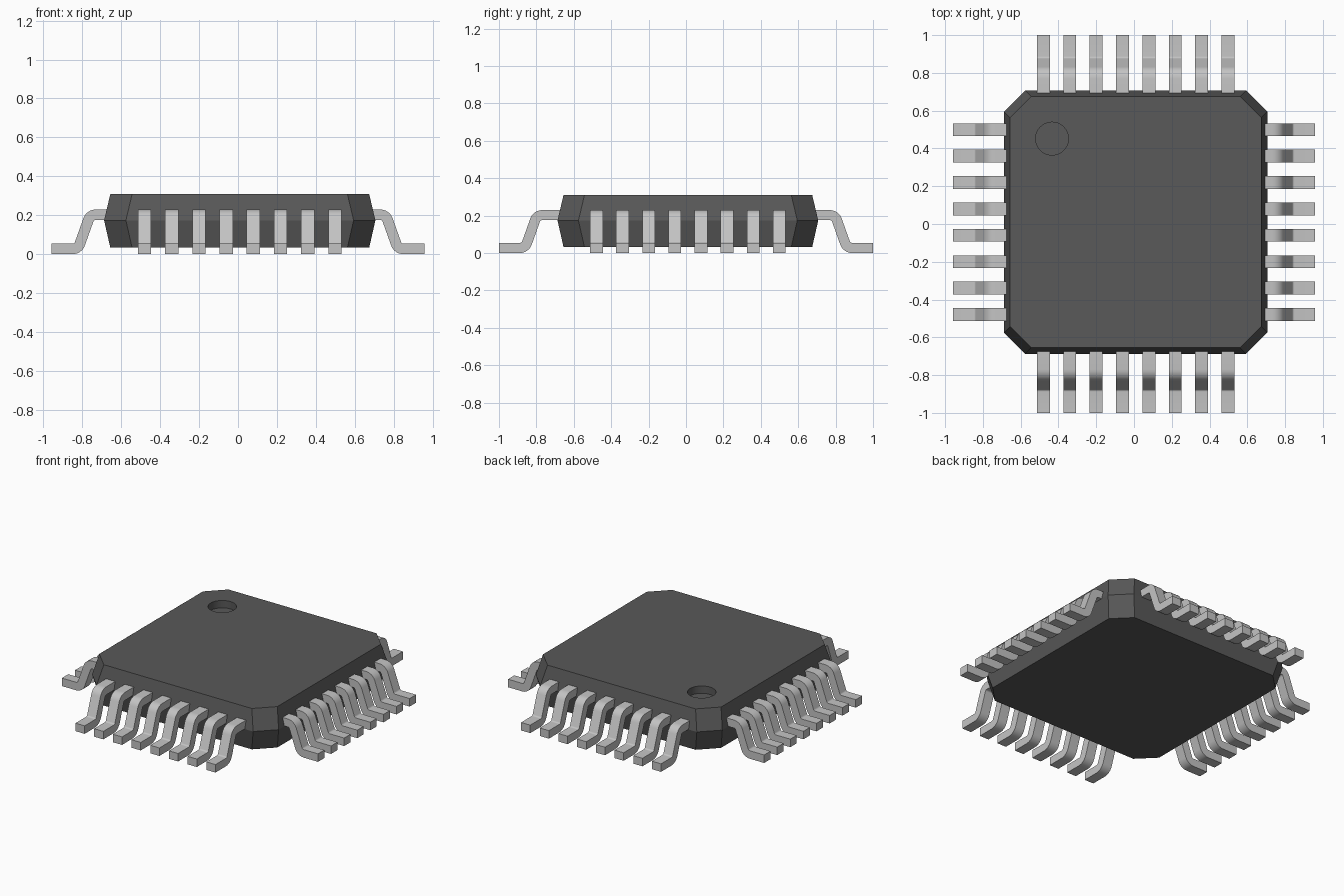
import bpy, bmesh, math
from mathutils import Matrix, Vector

if "Cube" in bpy.data.objects:
    bpy.data.objects.remove(bpy.data.objects["Cube"])

CX, CY = 0.009, 0.01          # body centre in plan


def material(name, c):
    m = bpy.data.materials.new(name)
    m.diffuse_color = (c, c, c, 1)
    m.use_nodes = True
    m.node_tree.nodes["Principled BSDF"].inputs["Base Color"].default_value = m.diffuse_color
    return m


BLACK = material("dark plastic", 0.1)
METAL = material("tinned metal", 0.55)


def make(name, bm, mat, angle):
    bmesh.ops.recalc_face_normals(bm, faces=bm.faces[:])
    me = bpy.data.meshes.new(name)
    bm.to_mesh(me)
    bm.free()
    me.materials.append(mat)
    ob = bpy.data.objects.new(name, me)
    bpy.context.collection.objects.link(ob)
    smooth(ob, angle)
    return ob


def activate(ob):
    bpy.ops.object.select_all(action='DESELECT')
    ob.select_set(True)
    bpy.context.view_layer.objects.active = ob


def smooth(ob, angle):
    activate(ob)
    bpy.ops.object.shade_smooth_by_angle(angle=math.radians(angle))


# Body: three stacked chamfered squares, widest at the parting line
def chamfered_ring(bm, h, z, cut=0.112):
    k = h - cut
    pts = [(h, -k), (h, k), (k, h), (-k, h), (-h, k), (-h, -k), (-k, -h), (k, -h)]
    return [bm.verts.new((x + CX, y + CY, z)) for x, y in pts]


bm = bmesh.new()
rings = [chamfered_ring(bm, h, z) for h, z in ((0.665, 0.033), (0.697, 0.174), (0.665, 0.309))]
for a, b in zip(rings, rings[1:]):
    for i in range(8):
        j = (i + 1) % 8
        bm.faces.new((a[i], a[j], b[j], b[i]))
bm.faces.new(rings[0][::-1])
bm.faces.new(rings[-1])
body = make("chip_body", bm, BLACK, 15)

# Round pin-one dimple cut into the top
bm = bmesh.new()
bmesh.ops.create_cone(bm, cap_ends=True, segments=48, radius1=0.087, radius2=0.087, depth=0.1,
                      matrix=Matrix.Translation((-0.434, 0.452, 0.309)))
cutter = make("dimple_cutter", bm, BLACK, 15)
cutter.hide_render = True
mod = body.modifiers.new("dimple", 'BOOLEAN')
mod.operation = 'DIFFERENCE'
mod.solver = 'EXACT'
mod.object = cutter
activate(body)
bpy.ops.object.modifier_apply(modifier=mod.name)
bpy.data.objects.remove(cutter)
smooth(body, 15)


# Gull-wing lead: (outer, inner) profile pairs along two opposite bends
def lead_sections(shift, tip, r=0.04, t=0.054, top=0.2025, steps=6):
    def arc(cx, cz, a0, a1, sign):
        out = []
        for i in range(steps + 1):
            a = math.radians(a0 + (a1 - a0) * i / steps)
            out.append([(cx + shift + (r + s * sign * t / 2) * math.cos(a),
                         cz + (r + s * sign * t / 2) * math.sin(a)) for s in (1, -1)])
        return out
    ends = [[(x, z + t / 2), (x, z - t / 2)] for x, z in ((0.64, top), (tip, t / 2))]
    return ([ends[0]] + arc(0.731, top - r, 90, 20, 1)
            + arc(0.85, t / 2 + r, 200, 270, -1) + [ends[1]])


def lead_row(name, turn, shift, tip, pitch=0.1397, width=0.068):
    rot = Matrix.Rotation(math.radians(turn), 4, 'Z')
    along = rot @ Vector((0, 1, 0))
    centre = along.dot(Vector((CX, CY, 0)))
    bm = bmesh.new()
    for n in range(8):
        y = centre + (n - 3.5) * pitch
        loops = []
        for (ux, uz), (lx, lz) in lead_sections(shift, tip):
            corners = ((ux, y - width / 2, uz), (ux, y + width / 2, uz),
                       (lx, y + width / 2, lz), (lx, y - width / 2, lz))
            loops.append([bm.verts.new(rot @ Vector(c)) for c in corners])
        for a, b in zip(loops, loops[1:]):
            for i in range(4):
                j = (i + 1) % 4
                bm.faces.new((a[i], a[j], b[j], b[i]))
        bm.faces.new(loops[0][::-1])
        bm.faces.new(loops[-1])
    make(name, bm, METAL, 30)


lead_row("right_leads", 0, 0, 0.957)
lead_row("back_leads", 90, 0.038, 1.0)
lead_row("left_leads", 180, 0, 0.957)
lead_row("front_leads", 270, 0.038, 1.0)
